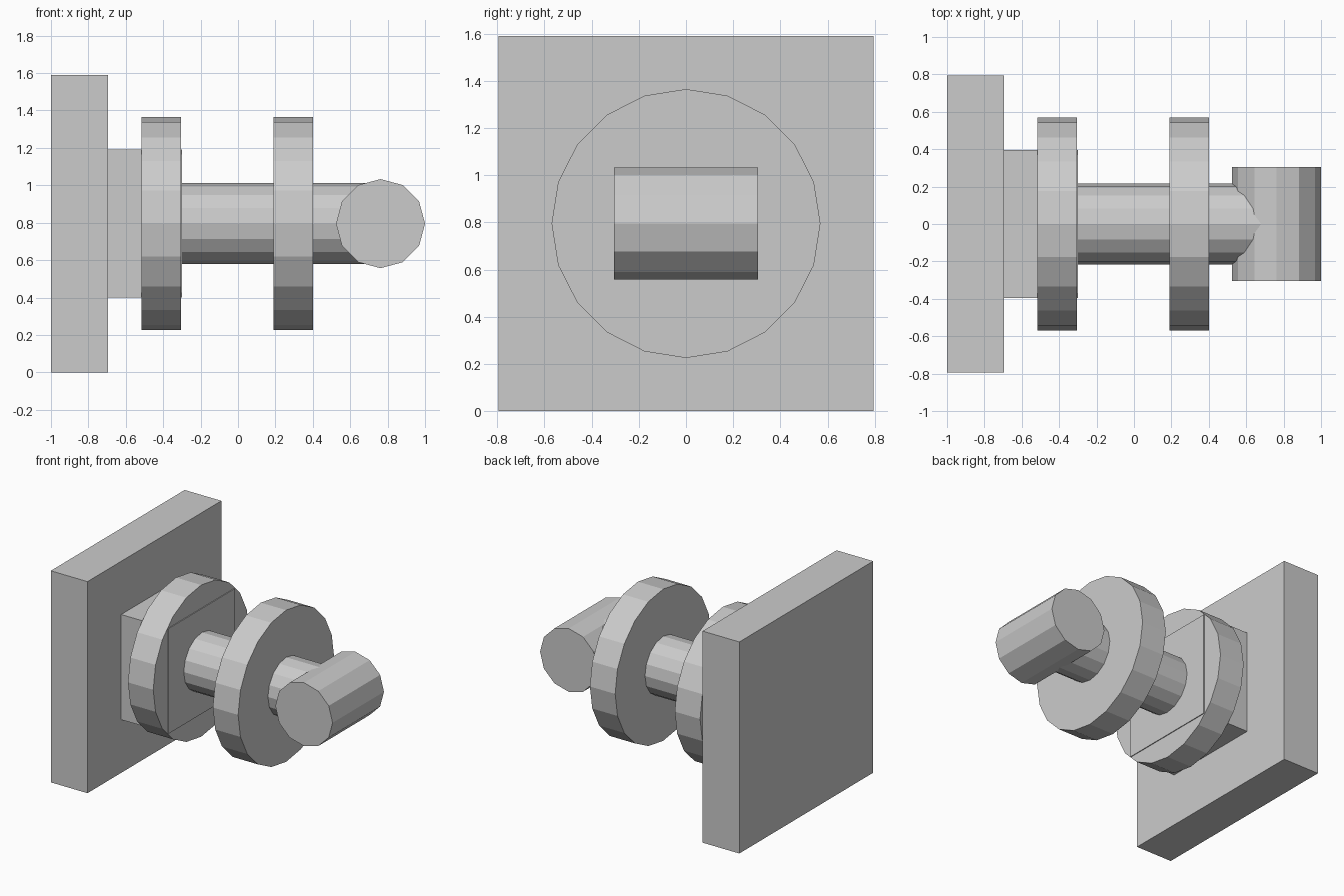
import bpy
from math import pi

if "Cube" in bpy.data.objects:
    bpy.data.objects.remove(bpy.data.objects["Cube"])

AXIS_Z = 0.795  # height of the common axis


def box(name, x0, x1, half):
    """Square slab centred on the axis, from x0 to x1."""
    bpy.ops.mesh.primitive_cube_add(size=1, location=((x0 + x1) / 2, 0, AXIS_Z))
    ob = bpy.context.object
    ob.name = name
    ob.scale = (x1 - x0, 2 * half, 2 * half)
    bpy.ops.object.transform_apply(location=False, rotation=False, scale=True)


def cylinder(name, sides, radius, length, x, rotation):
    """Flat-faced cylinder centred at x on the axis."""
    bpy.ops.mesh.primitive_cylinder_add(vertices=sides, radius=radius, depth=length,
                                        location=(x, 0, AXIS_Z), rotation=rotation)
    bpy.context.object.name = name


ALONG_X = (0, pi / 2, 0)
ALONG_Y = (pi / 2, 0, 0)

# Square back plate and the smaller block in front of it
box("back_plate", -1.0, -0.695, 0.795)
box("mount_block", -0.695, -0.30, 0.395)

# Two equal flanges on the shaft
for name, x in (("inner_flange", -0.411), ("outer_flange", 0.295)):
    cylinder(name, 20, 0.57, 0.21, x, ALONG_X)

# Shaft, running from the plate into the cross bar
x0, x1 = -0.695, 0.762
cylinder("shaft", 16, 0.216, x1 - x0, (x0 + x1) / 2, ALONG_X)

# Cross bar at the end
cylinder("cross_bar", 12, 0.238, 0.61, 0.762, ALONG_Y)
